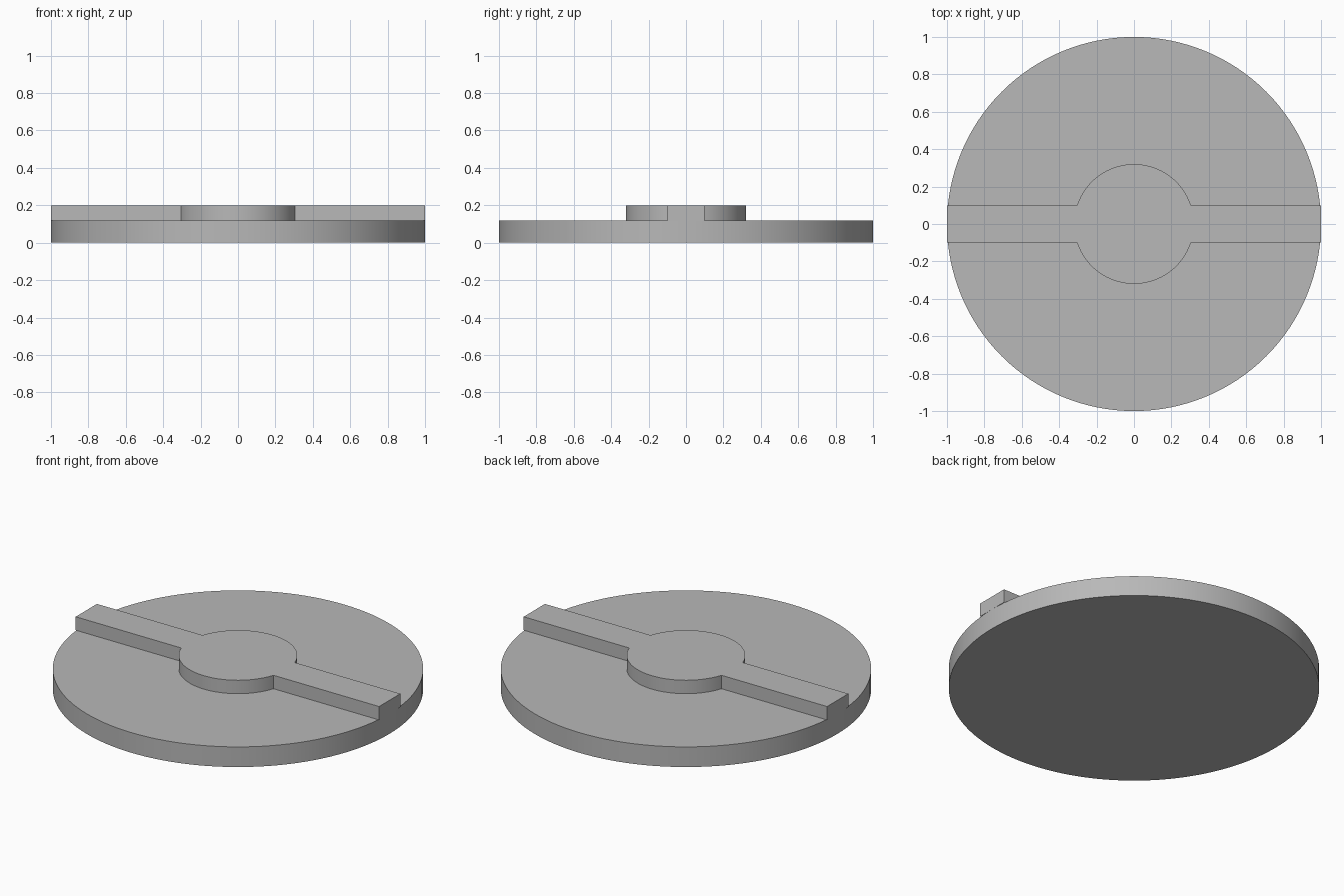
import bpy
import bmesh
from math import asin, cos, pi, radians, sin

cube = bpy.data.objects.get("Cube")
if cube:
    bpy.data.objects.remove(cube, do_unlink=True)

DISC_R, DISC_TOP = 1.0, 0.12
HUB_R, BAR_HALF, TOP = 0.32, 0.1, 0.2

grey = bpy.data.materials.new("mid grey")
grey.use_nodes = True
colour = (0.48, 0.48, 0.48, 1)
grey.diffuse_color = colour
grey.node_tree.nodes["Principled BSDF"].inputs["Base Color"].default_value = colour


def arc(radius, start, end, steps):
    angles = [start + (end - start) * i / steps for i in range(steps + 1)]
    return [(radius * cos(a), radius * sin(a)) for a in angles]


def extrude_outline(name, outline, bottom, top):
    """Solid with the given plan outline between two heights."""
    bm = bmesh.new()
    base = bm.faces.new([bm.verts.new((x, y, bottom)) for x, y in outline])
    result = bmesh.ops.extrude_face_region(bm, geom=[base], use_keep_orig=True)
    for item in result["geom"]:
        if isinstance(item, bmesh.types.BMVert):
            item.co.z = top
    bmesh.ops.recalc_face_normals(bm, faces=bm.faces)
    mesh = bpy.data.meshes.new(name)
    bm.to_mesh(mesh)
    bm.free()
    mesh.materials.append(grey)
    obj = bpy.data.objects.new(name, mesh)
    bpy.context.collection.objects.link(obj)
    bpy.ops.object.select_all(action="DESELECT")
    obj.select_set(True)
    bpy.context.view_layer.objects.active = obj
    bpy.ops.object.shade_smooth_by_angle(angle=radians(30))
    return obj


# Round base plate
extrude_outline("base_disc", arc(DISC_R, 0, 2 * pi, 128)[:-1], 0, DISC_TOP)

# Raised crossbar widening into a round hub; the second half is the first turned round
join = asin(BAR_HALF / HUB_R)
half = [(DISC_R, BAR_HALF)] + arc(HUB_R, join, pi - join, 48) + [(-DISC_R, BAR_HALF)]
extrude_outline("crossbar_with_hub", half + [(-x, -y) for x, y in half], DISC_TOP, TOP)
